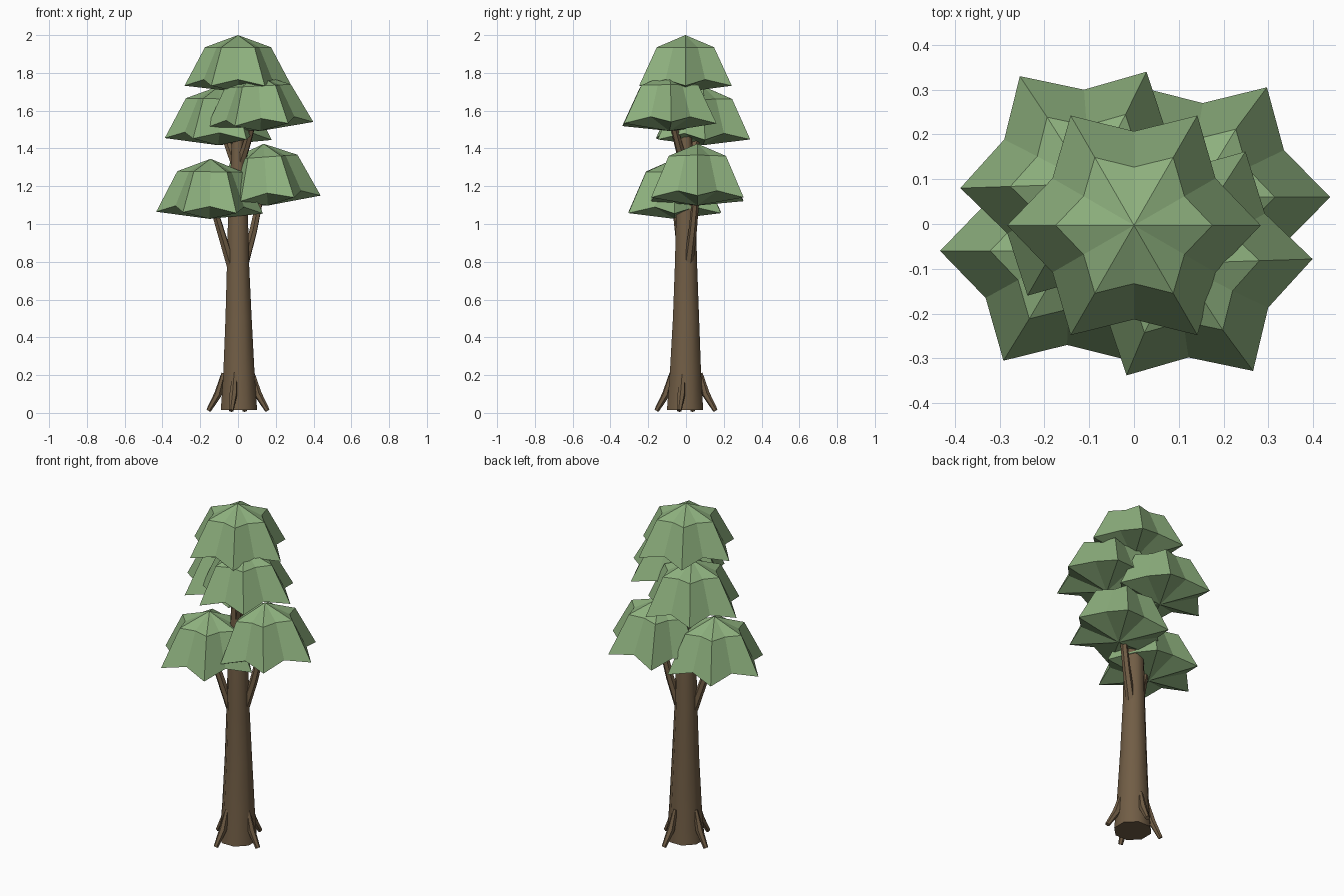
import bpy, bmesh, math
from mathutils import Vector, Matrix

if "Cube" in bpy.data.objects:
    bpy.data.objects.remove(bpy.data.objects["Cube"])


def material(name, color):
    m = bpy.data.materials.new(name)
    m.diffuse_color = (*color, 1)
    m.use_nodes = True
    m.node_tree.nodes["Principled BSDF"].inputs["Base Color"].default_value = m.diffuse_color
    return m


BARK = material("bark_brown", (0.165, 0.110, 0.060))
LEAF = material("leaf_green", (0.265, 0.430, 0.205))


def finish(bm, name, mat, smooth=None):
    bmesh.ops.recalc_face_normals(bm, faces=bm.faces)
    me = bpy.data.meshes.new(name)
    bm.to_mesh(me)
    bm.free()
    me.materials.append(mat)
    ob = bpy.data.objects.new(name, me)
    bpy.context.collection.objects.link(ob)
    if smooth:
        bpy.ops.object.select_all(action='DESELECT')
        ob.select_set(True)
        bpy.context.view_layer.objects.active = ob
        bpy.ops.object.shade_smooth_by_angle(angle=math.radians(smooth))
    return ob


def bridge(bm, a, b):
    n = len(a)
    for i in range(n):
        bm.faces.new((a[i], a[(i + 1) % n], b[(i + 1) % n], b[i]))


def limb(name, points, sides, flat_ends=False):
    """Tapered tube through (x, y, z, radius) points."""
    bm = bmesh.new()
    pts = [Vector(p[:3]) for p in points]
    rings = []
    for i, p in enumerate(pts):
        d = pts[min(i + 1, len(pts) - 1)] - pts[max(i - 1, 0)]
        rot = Matrix() if flat_ends else d.to_track_quat('Z', 'Y').to_matrix().to_4x4()
        ring = []
        for k in range(sides):
            a = math.tau * (k + 0.5) / sides
            off = Vector((math.cos(a), math.sin(a), 0)) * points[i][3]
            ring.append(bm.verts.new(p + rot @ off))
        rings.append(ring)
    for a, b in zip(rings, rings[1:]):
        bridge(bm, a, b)
    bm.faces.new(rings[0])
    bm.faces.new(rings[-1])
    return finish(bm, name, BARK, 50)


def canopy(name, x, y, top, height=0.28, tilt=0, turn=0):
    """Six-pointed leaf umbrella: apex, shoulder ring, star rim, low centre."""
    bm = bmesh.new()
    shoulder, rim = [], []
    for k in range(12):
        a = math.radians(30 * k + turn)
        tip = k % 2 == 0
        c, s = math.cos(a), math.sin(a)
        r1, r2 = (0.175, 0.283) if tip else (0.13, 0.21)
        z2 = -height if tip else -height + 0.033
        shoulder.append(bm.verts.new((c * r1, s * r1, -0.24 * height)))
        rim.append(bm.verts.new((c * r2, s * r2, z2)))
    apex = bm.verts.new((0, 0, 0))
    low = bm.verts.new((0, 0, -height - 0.033))
    bridge(bm, shoulder, rim)
    for i in range(12):
        j = (i + 1) % 12
        bm.faces.new((apex, shoulder[i], shoulder[j]))
        bm.faces.new((low, rim[j], rim[i]))
    bmesh.ops.transform(bm, verts=bm.verts, matrix=Matrix.Translation((x, y, top))
                        @ Matrix.Rotation(math.radians(tilt), 4, 'Y'))
    return finish(bm, name, LEAF)


# Trunk running up into the crown
limb("trunk", [(0.005, -0.005, 0.015, 0.104), (0.005, -0.003, 0.2, 0.09),
               (0.003, 0, 0.5, 0.075), (0, 0, 0.8, 0.063), (0, 0, 1.05, 0.057),
               (0, 0, 1.3, 0.042), (0, 0, 1.74, 0.02)], 8, True)

# Roots around the base
for i in range(4):
    a = math.radians(90 * i - 13)
    c, s = math.cos(a), math.sin(a)
    limb(f"root_{i + 1}", [(r * c, r * s, z, w) for r, z, w in
                           ((0.078, 0.21, 0.012), (0.108, 0.1, 0.021), (0.16, 0.012, 0.013))], 6)

# Branches leading to the side canopies
limb("left_low_branch", [(-0.03, -0.012, 0.76, 0.026), (-0.085, -0.035, 0.94, 0.022),
                         (-0.145, -0.06, 1.14, 0.018)], 6)
limb("right_low_branch", [(0.03, 0.012, 0.78, 0.026), (0.08, 0.035, 0.96, 0.022),
                          (0.13, 0.058, 1.2, 0.018)], 6)
limb("left_high_branch", [(0, 0, 1.28, 0.026), (-0.045, 0.04, 1.4, 0.022),
                          (-0.09, 0.08, 1.52, 0.018)], 6)
limb("right_high_branch", [(0, 0, 1.28, 0.026), (0.045, -0.04, 1.42, 0.022),
                           (0.09, -0.08, 1.58, 0.018)], 6)

# Leaf canopies
canopy("top_canopy", 0, -0.003, 2.0, 0.268)
canopy("right_high_canopy", 0.102, -0.088, 1.795, 0.27, -3, 2)
canopy("left_high_canopy", -0.1, 0.09, 1.73, 0.28, 1, 2)
canopy("right_low_canopy", 0.135, 0.06, 1.425, 0.295, -4)
canopy("left_low_canopy", -0.145, -0.06, 1.345, 0.285, 1)
